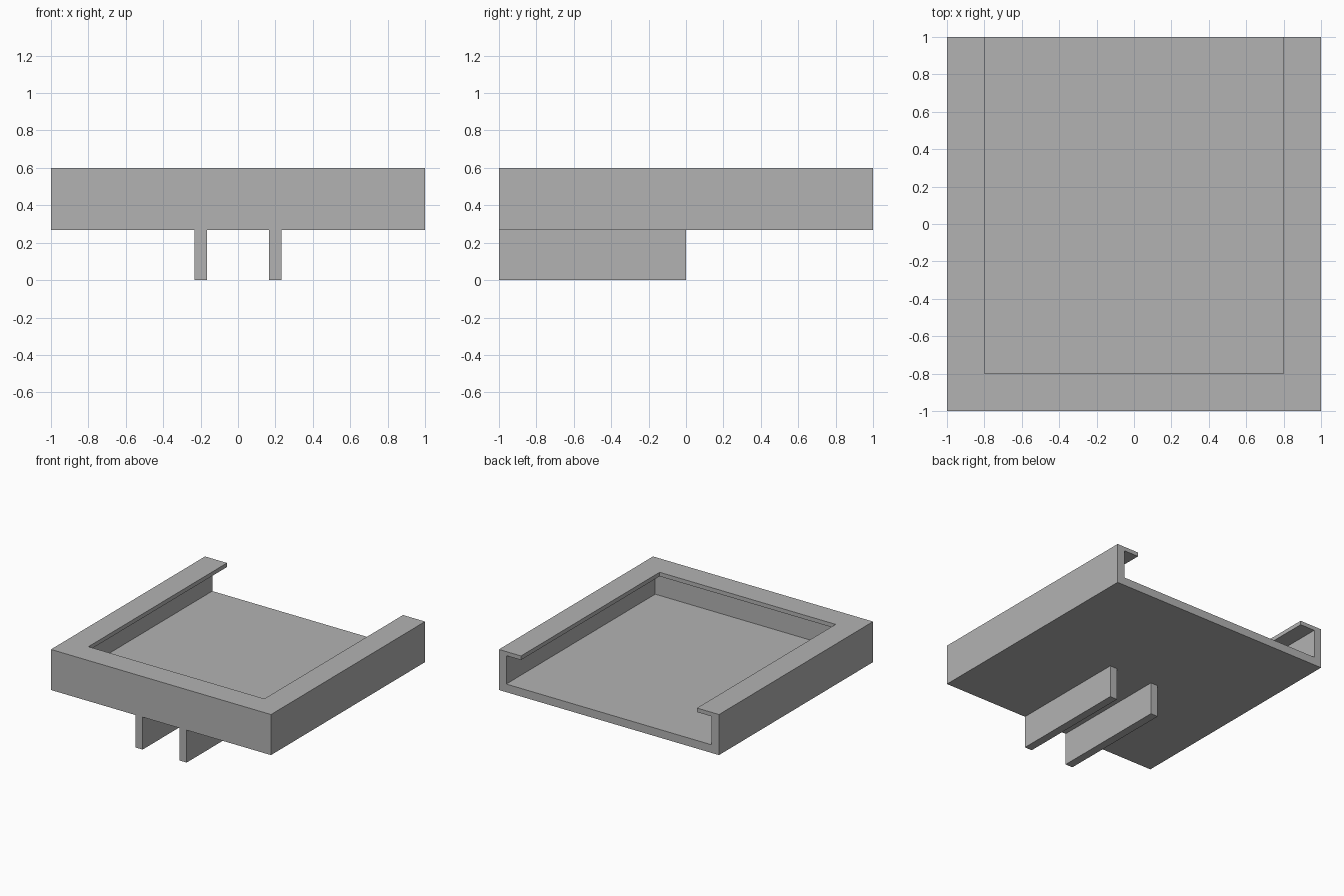
import bpy
import bmesh
from mathutils import Matrix, Vector

if "Cube" in bpy.data.objects:
    bpy.data.objects.remove(bpy.data.objects["Cube"], do_unlink=True)

WALL = 1 / 15            # floor, wall and fin thickness
LIP = 1 / 30             # lip thickness
BASE, TOP = 4 / 15, 0.6  # underside and top of the tray
REACH = 0.8              # inner edge of the lip

grey = bpy.data.materials.new("plain_grey")
grey.use_nodes = True
colour = (0.45, 0.45, 0.45, 1)
grey.diffuse_color = colour
grey.node_tree.nodes["Principled BSDF"].inputs["Base Color"].default_value = colour


def box(name, low, high):
    """Box between two opposite corners."""
    low, high = Vector(low), Vector(high)
    bm = bmesh.new()
    bmesh.ops.create_cube(bm, size=1, matrix=Matrix.Translation((low + high) / 2)
                          @ Matrix.Diagonal((*(high - low), 1)))
    mesh = bpy.data.meshes.new(name)
    bm.to_mesh(mesh)
    bm.free()
    mesh.materials.append(grey)
    obj = bpy.data.objects.new(name, mesh)
    bpy.context.collection.objects.link(obj)
    return obj


def cut(target, cutter):
    """Subtract the cutter, then remove it."""
    cutter.hide_render = True
    mod = target.modifiers.new("cut", "BOOLEAN")
    mod.operation = "DIFFERENCE"
    mod.solver = "EXACT"
    mod.object = cutter
    bpy.context.view_layer.objects.active = target
    bpy.ops.object.modifier_apply(modifier=mod.name)
    bpy.data.objects.remove(cutter, do_unlink=True)


# Tray open at the back, with an overhanging lip on three sides
tray = box("tray", (-1, -1, BASE), (1, 1, TOP))
inner = 1 - WALL
cut(tray, box("cavity_cutter", (-inner, -inner, BASE + WALL), (inner, 1.2, TOP - LIP)))
cut(tray, box("opening_cutter", (-REACH, -REACH, BASE + 2 * WALL), (REACH, 1.2, TOP + 0.2)))

# Pair of fins under the front half
for side, name in ((1, "left_fin"), (-1, "right_fin")):
    x = side * 0.2
    box(name, (x - WALL / 2, -1, 0), (x + WALL / 2, 0, BASE))
